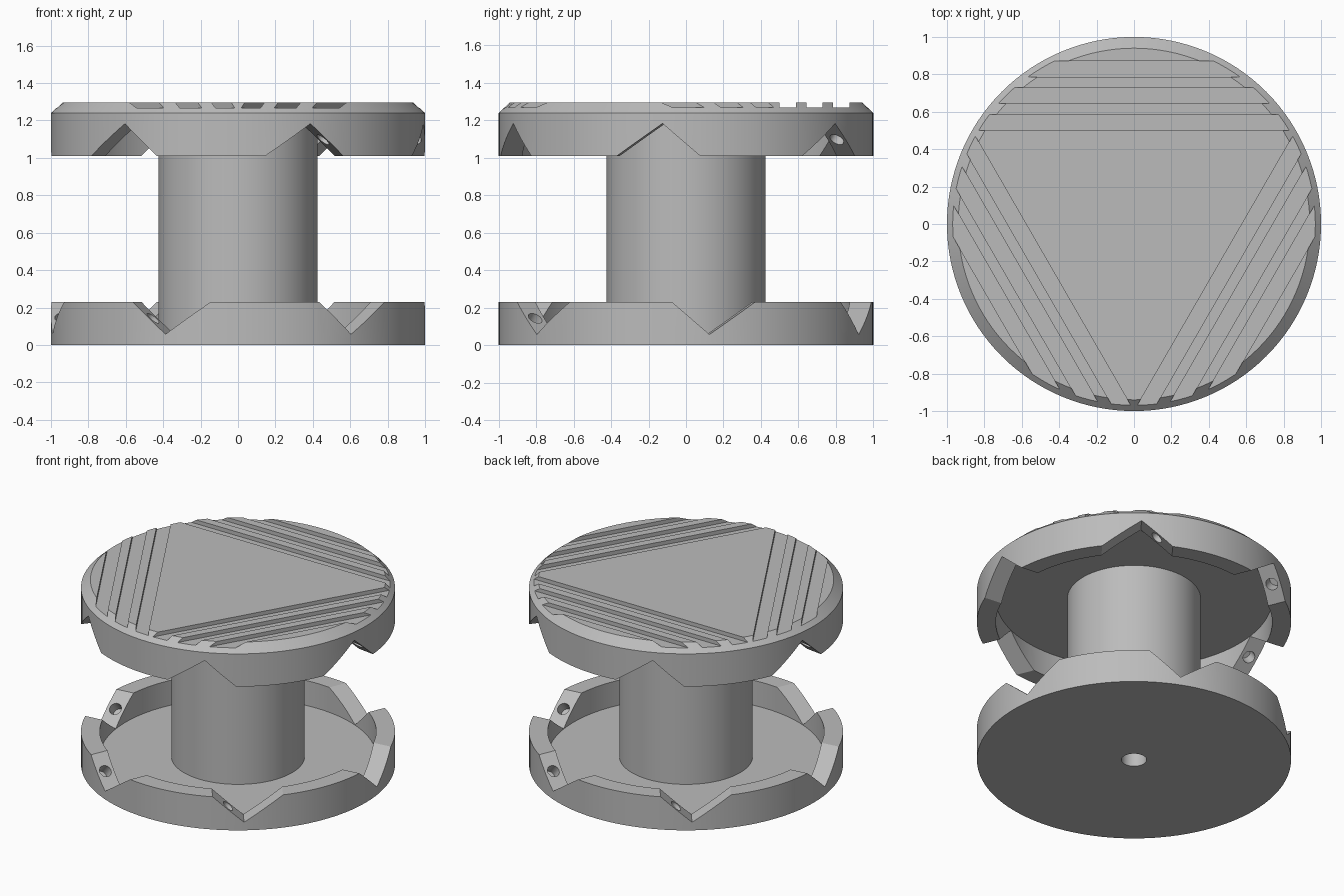
import bpy, bmesh
from math import pi, radians
from mathutils import Matrix, Vector

cube = bpy.data.objects.get("Cube")
if cube:
    bpy.data.objects.remove(cube, do_unlink=True)

grey = bpy.data.materials.new("plain_grey")
grey.use_nodes = True
grey.diffuse_color = (0.5, 0.5, 0.5, 1)
grey.node_tree.nodes["Principled BSDF"].inputs["Base Color"].default_value = (0.5, 0.5, 0.5, 1)

SEGMENTS = 128
MID = 0.62          # height where the two halves meet
FLOOR = 0.055       # recessed floor inside the rim
RIM = 0.23


def make_object(name, bm):
    bmesh.ops.recalc_face_normals(bm, faces=bm.faces)
    mesh = bpy.data.meshes.new(name)
    bm.to_mesh(mesh)
    bm.free()
    mesh.materials.append(grey)
    obj = bpy.data.objects.new(name, mesh)
    bpy.context.collection.objects.link(obj)
    return obj


def activate(obj):
    bpy.ops.object.select_all(action='DESELECT')
    obj.select_set(True)
    bpy.context.view_layer.objects.active = obj


def lathe(name, profile):
    """Turn a closed outline of (radius, height) points into a ring solid."""
    bm = bmesh.new()
    rings = []
    for i in range(SEGMENTS):
        turn = Matrix.Rotation(2 * pi * i / SEGMENTS, 3, 'Z')
        rings.append([bm.verts.new(turn @ Vector((r, 0, z))) for r, z in profile])
    n = len(profile)
    for i, ring in enumerate(rings):
        after = rings[(i + 1) % SEGMENTS]
        for j in range(n):
            k = (j + 1) % n
            bm.faces.new((ring[j], after[j], after[k], ring[k]))
    return make_object(name, bm)


def add_prism(bm, section, start, end, matrix):
    """Extrude a (y, z) section along x, then place it."""
    a, b = [[bm.verts.new(matrix @ Vector((x, y, z))) for y, z in section] for x in (start, end)]
    bm.faces.new(a)
    bm.faces.new(b)
    for i in range(len(a)):
        k = (i + 1) % len(a)
        bm.faces.new((a[i], a[k], b[k], b[i]))


def cut(obj, cutter):
    cutter.hide_render = True
    mod = obj.modifiers.new("cut", 'BOOLEAN')
    mod.operation, mod.solver, mod.object = 'DIFFERENCE', 'EXACT', cutter
    activate(obj)
    bpy.ops.object.modifier_apply(modifier=mod.name)
    bpy.data.objects.remove(cutter, do_unlink=True)


def smooth(obj):
    activate(obj)
    bpy.ops.object.shade_smooth_by_angle(angle=radians(25))


# Lower half: flanged disc with raised rim, post and centre bore
lower = lathe("lower_half", [(0.08, 0), (1, 0), (1, RIM), (0.88, RIM), (0.88, FLOOR),
                             (0.425, FLOOR), (0.425, MID), (0.08, MID)])

# Six uneven V notches in the rim, each with a drilled hole in one flank
notches, holes = bmesh.new(), bmesh.new()
left, right, rise = 0.2, 0.25, RIM - FLOOR
over = 1.2
section = [(0, FLOOR + 0.002), (right * over, FLOOR + rise * over),
           (-left * over, FLOOR + rise * over)]
flank_normal = Vector((0, rise, left)).normalized()
for i in range(6):
    turn = Matrix.Rotation(radians(7.2 + 60 * i), 4, 'Z')
    add_prism(notches, section, 0.8, 1.1, turn)
    place = Matrix.Translation((0.935, -left / 2, FLOOR + rise / 2))
    aim = Vector((0, 0, 1)).rotation_difference(flank_normal).to_matrix().to_4x4()
    bmesh.ops.create_cone(holes, cap_ends=True, segments=24, radius1=0.04, radius2=0.04,
                          depth=0.16, matrix=turn @ place @ aim)
cut(lower, make_object("notch_cutter", notches))
cut(lower, make_object("hole_cutter", holes))
smooth(lower)

# Upper half: the same part turned over
upper = lower.copy()
upper.data = lower.data.copy()
upper.name = "upper_half"
upper.data.transform(Matrix.Translation((0, 0, 2 * MID)) @ Matrix.Rotation(pi, 4, 'X'))
bpy.context.collection.objects.link(upper)

# Chamfered cap on top
TOP = 1.295
bm = bmesh.new()
bmesh.ops.create_cone(bm, cap_ends=True, segments=SEGMENTS, radius1=1, radius2=0.94,
                      depth=TOP - 2 * MID,
                      matrix=Matrix.Translation((0, 0, MID + TOP / 2)))
cap = make_object("top_cap", bm)

# Three sets of three parallel grooves around a plain triangle
grooves = bmesh.new()
for i in range(3):
    turn = Matrix.Rotation(2 * pi * i / 3, 4, 'Z')
    for near in (0.5, 0.643, 0.786):
        far = near + 0.086
        add_prism(grooves, [(near, 1.268), (far, 1.268), (far, 1.4), (near, 1.4)],
                  -0.85, 0.85, turn)
cut(cap, make_object("groove_cutter", grooves))
smooth(cap)
